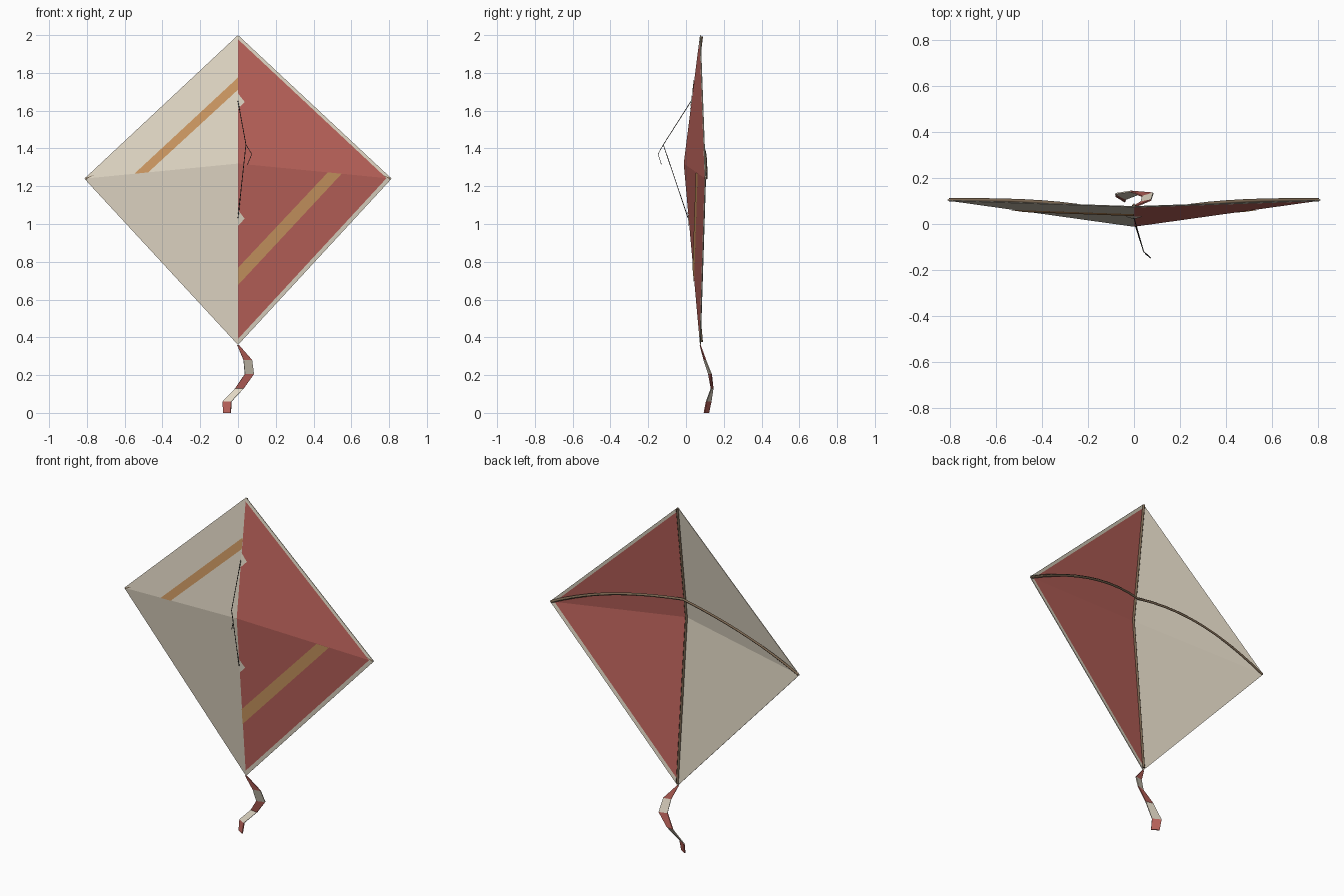
import bpy, bmesh, math
from mathutils import Vector

cube = bpy.data.objects.get("Cube")
if cube:
    bpy.data.objects.remove(cube)


def material(name, rgb):
    m = bpy.data.materials.new(name)
    m.use_nodes = True
    m.diffuse_color = (*rgb, 1)
    m.node_tree.nodes["Principled BSDF"].inputs["Base Color"].default_value = (*rgb, 1)
    return m


cream = material("cream cloth", (0.75, 0.68, 0.555))
red = material("red cloth", (0.50, 0.125, 0.105))
orange = material("orange stripe", (0.60, 0.31, 0.12))
wood = material("brown wood", (0.19, 0.13, 0.08))
string = material("dark string", (0.05, 0.045, 0.038))


def mesh_object(name, polygons, mats):
    """polygons: list of (corner points, material index)"""
    bm = bmesh.new()
    for pts, index in polygons:
        f = bm.faces.new([bm.verts.new(p) for p in pts])
        f.material_index = index
    bmesh.ops.remove_doubles(bm, verts=bm.verts, dist=0.0005)
    bmesh.ops.recalc_face_normals(bm, faces=bm.faces)
    me = bpy.data.meshes.new(name)
    bm.to_mesh(me)
    bm.free()
    for m in mats:
        me.materials.append(m)
    ob = bpy.data.objects.new(name, me)
    bpy.context.collection.objects.link(ob)
    return ob


def rod(name, pts, radius, mat):
    cu = bpy.data.curves.new(name, "CURVE")
    cu.dimensions = "3D"
    cu.bevel_depth = radius
    cu.bevel_resolution = 0
    cu.use_fill_caps = True
    sp = cu.splines.new("POLY")
    sp.points.add(len(pts) - 1)
    for p, co in zip(sp.points, pts):
        p.co = (*co, 1)
    cu.materials.append(mat)
    ob = bpy.data.objects.new(name, cu)
    bpy.context.collection.objects.link(ob)
    return ob


# Corners of the folded diamond
top, bottom = Vector((0, 0.076, 2.0)), Vector((0, 0.076, 0.36))
left, right = Vector((0.813, 0.104, 1.24)), Vector((-0.813, 0.104, 1.24))
hub = Vector((0, -0.01, 1.32))


def inward(p, t):
    return hub.lerp(p, t)


# Sail: cream half, red half with a cream hem
hem = 0.967
faces = []
for tip in (top, bottom):
    tip_in, left_in = inward(tip, hem), inward(left, hem)
    faces.append(([tip, right, hub, tip_in], 0))
    faces.append(([tip_in, hub, left_in], 1))
    faces.append(([tip, tip_in, left_in, left], 0))
sail = mesh_object("sail", faces, [cream, red])
solid = sail.modifiers.new("cloth thickness", "SOLIDIFY")
solid.thickness = 0.004
solid.offset = 0

# Diagonal stripes on the front
lift = Vector((0, -0.005, 0))
for name, tip, side in (("upper_stripe", top, right), ("lower_stripe", bottom, left)):
    band = [inward(tip, 0.575), inward(tip, 0.67), inward(side, 0.675), inward(side, 0.585)]
    mesh_object(name, [([p + lift for p in band], 0)], [orange])

# Reinforcing patches where the bridle is tied, folded over the ridge
ties = {"upper": inward(top, 0.485), "lower": inward(bottom, 0.30)}
for name, tie in ties.items():
    tip = top if name == "upper" else bottom
    along = (tip - hub).normalized() * 0.042
    halves = []
    for side in (left, right):
        out = (side - hub).normalized() * 0.036
        halves.append(([p + lift for p in (tie + along, tie + out, tie - along)], 0))
    mesh_object(name + "_patch", halves, [cream])

# Frame: spine along the fold, and a spar resting on it and bowed out to the wing tips
back = Vector((0, 0.007, 0))
rod("spine", [inward(top, 0.99) + back, hub + back, inward(bottom, 0.985) + back], 0.008, wood)
steps = [i / 10 for i in range(-10, 11)]
rod("cross_spar", [(0.805 * t, 0.03 + 0.075 * (1 - (1 - abs(t)) ** 3),
                    1.44 - 0.2 * t * t) for t in steps], 0.008, wood)

# Bridle and loose tow line
tow = (0.042, -0.12, 1.42)
rod("bridle", [ties["upper"] + lift, tow, ties["lower"] + lift], 0.002, string)
rod("tow_line", [tow, (0.073, -0.148, 1.37), (0.05, -0.13, 1.315)], 0.002, string)

# Tail: thin twisting ribbon sections in alternating colours (centre, half width, turn)
path = [((0, 0.075, 0.36), 0.005, 0), ((0.052, 0.10, 0.28), 0.023, 0.2),
        ((0.060, 0.127, 0.205), 0.025, 0.3), ((0.008, 0.138, 0.13), 0.023, -0.2),
        ((-0.058, 0.120, 0.06), 0.026, -0.5), ((-0.058, 0.108, 0.0), 0.023, -0.55)]
rings = []
for centre, half, turn in path:
    c = Vector(centre)
    across = Vector((math.cos(turn), math.sin(turn), 0)) * half
    thick = Vector((-math.sin(turn), math.cos(turn), 0)) * 0.003
    rings.append([c + across + thick, c - across + thick, c - across - thick, c + across - thick])
tail = [(rings[0], 0), (rings[-1], 0)]
for i, (a, b) in enumerate(zip(rings, rings[1:])):
    for k in range(4):
        n = (k + 1) % 4
        tail.append(([a[k], a[n], b[n], b[k]], i % 2))
mesh_object("tail", tail, [red, cream])
